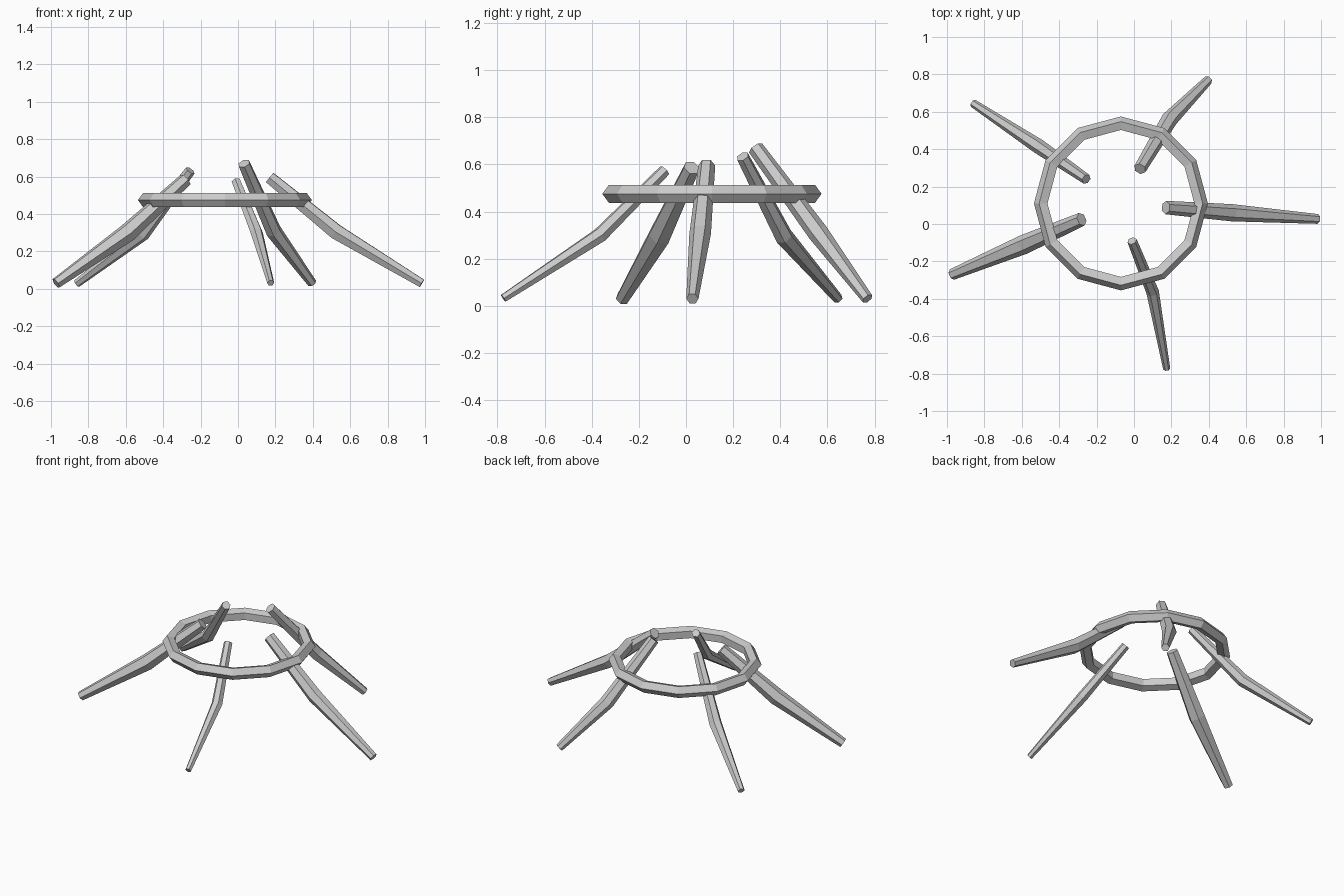
import bpy, bmesh, math
from mathutils import Vector

if "Cube" in bpy.data.objects:
    bpy.data.objects.remove(bpy.data.objects["Cube"])


def leg(name, points, radii, sides=6):
    """Tapered, bent, capped hexagonal bar through the given points."""
    pts = [Vector(p) for p in points]
    bm = bmesh.new()
    rings = []
    for i, (p, r) in enumerate(zip(pts, radii)):
        d = (pts[min(i + 1, len(pts) - 1)] - pts[max(i - 1, 0)]).normalized()
        side = d.cross(Vector((0, 0, 1))).normalized()
        up = side.cross(d)
        ring = []
        for k in range(sides):
            a = 2 * math.pi * k / sides
            ring.append(bm.verts.new(p + r * (math.cos(a) * side + math.sin(a) * up)))
        rings.append(ring)
    for lo, hi in zip(rings, rings[1:]):
        for k in range(sides):
            n = (k + 1) % sides
            bm.faces.new((lo[k], lo[n], hi[n], hi[k]))
    bm.faces.new(rings[0])
    bm.faces.new(rings[-1])
    bmesh.ops.recalc_face_normals(bm, faces=bm.faces)
    mesh = bpy.data.meshes.new(name)
    bm.to_mesh(mesh)
    bm.free()
    bpy.context.collection.objects.link(bpy.data.objects.new(name, mesh))


# Binding ring: twelve segments, five-sided section
bpy.ops.mesh.primitive_torus_add(
    major_segments=12, minor_segments=5, major_radius=0.425,
    minor_radius=0.04, location=(-0.07, 0.11, 0.475))
bpy.context.object.name = "ring"

# Splayed legs: top, knee, foot
leg("right_leg", [(0.17, 0.088, 0.595), (0.525, 0.06, 0.305), (0.983, 0.027, 0.03)],
    (0.036, 0.046, 0.026))
leg("front_leg", [(-0.01, -0.09, 0.575), (0.10, -0.365, 0.30), (0.175, -0.775, 0.032)],
    (0.026, 0.034, 0.019))
leg("left_leg", [(-0.28, 0.025, 0.585), (-0.59, -0.11, 0.30), (-0.973, -0.27, 0.03)],
    (0.037, 0.052, 0.03))
leg("back_left_leg", [(-0.255, 0.24, 0.633), (-0.51, 0.415, 0.295), (-0.86, 0.645, 0.03)],
    (0.028, 0.04, 0.022))
leg("back_leg", [(0.032, 0.295, 0.67), (0.19, 0.56, 0.31), (0.397, 0.77, 0.03)],
    (0.034, 0.044, 0.025))
